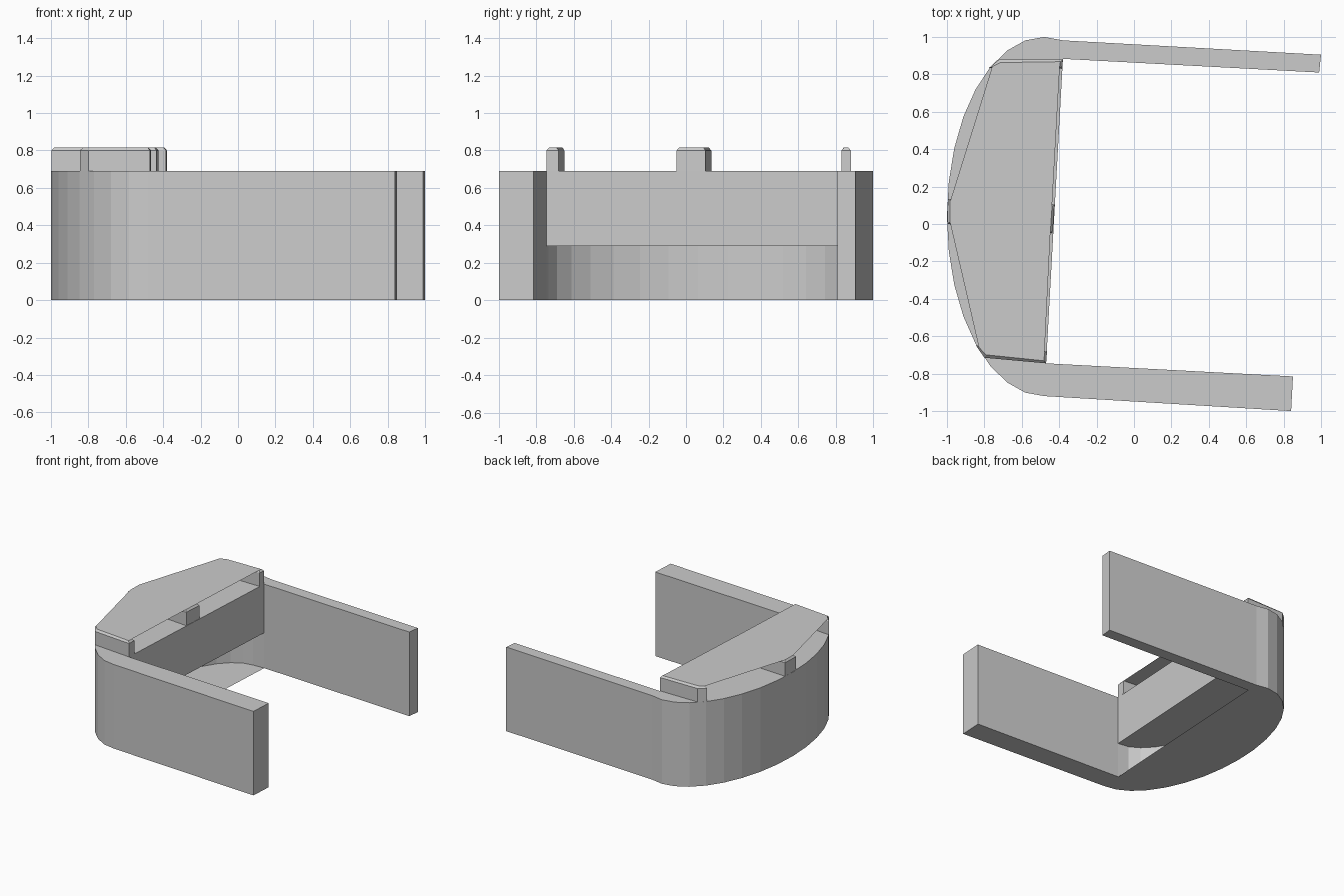
import bpy, bmesh
from math import sin, cos, atan2, pi

if "Cube" in bpy.data.objects:
    bpy.data.objects.remove(bpy.data.objects["Cube"])

H, SHELF = 0.69, 0.29       # body height, ceiling of the undercut
PLATE_Z = 0.815


def finish(bm, name, fix_normals):
    if fix_normals:
        bmesh.ops.recalc_face_normals(bm, faces=bm.faces)
    me = bpy.data.meshes.new(name)
    bm.to_mesh(me)
    bm.free()
    ob = bpy.data.objects.new(name, me)
    bpy.context.collection.objects.link(ob)
    return ob


def arc(cx, cy, rx, ry, first, last):
    """Half-ellipse bulging to -x, running from +y to -y in 16 steps."""
    return [(cx - rx * sin(i * pi / 16), cy + ry * cos(i * pi / 16))
            for i in range(first, last + 1)]


def ring(bm, pts, z):
    return [bm.verts.new((x, y, z)) for x, y in pts]


def strip(bm, a, b):
    """Quads between two equal rows of vertices."""
    for i in range(len(a) - 1):
        bm.faces.new((a[i], a[i + 1], b[i + 1], b[i]))


# Curved body with two arms; corners of the inner wall are the last two points
corner_back, corner_front = (-0.38, 0.883), (-0.47, -0.745)
outline = ([(1.0, 0.905)] + arc(-0.48, 0.04, 0.52, 0.96, -1, 16)
           + [(0.84, -1.0), (0.85, -0.815), corner_front, corner_back, (0.99, 0.81)])
bm = bmesh.new()
low, top = ring(bm, outline, 0), ring(bm, outline, H)
bm.faces.new(low[::-1])
bm.faces.new(top)
n = len(outline)
front, back = n - 3, n - 2
strip(bm, low[:front + 1], top[:front + 1])
strip(bm, low[back:] + low[:1], top[back:] + top[:1])

# Inner wall above the undercut
mid = ring(bm, [corner_front, corner_back], SHELF)
bm.faces.new((mid[0], mid[1], top[back], top[front]))

# Undercut cavity: curved wall and ceiling, floor is the body's bottom face
cavity = arc(-0.48, 0.065, 0.42, 0.815, 0, 15)
c_low, c_high = ring(bm, cavity, 0), ring(bm, cavity, SHELF)
strip(bm, [low[back]] + c_low + [low[front]], [mid[1]] + c_high + [mid[0]])
bm.faces.new([mid[1]] + c_high + [mid[0]])
finish(bm, "body", True)

# Three bevelled ribs carrying a thin top plate
ribs = [
    [(-0.80, -0.715), (-0.47, -0.745), (-0.465, -0.68), (-0.845, -0.65)],
    [(-0.998, 0.0), (-0.435, -0.05), (-0.425, 0.105), (-0.995, 0.135)],
    [(-0.775, 0.835), (-0.385, 0.83), (-0.38, 0.88), (-0.72, 0.88)],
]
bm = bmesh.new()
plate = []
for pts in ribs:
    a, b = ring(bm, pts, H), ring(bm, pts, 0.80)
    strip(bm, a + a[:1], b + b[:1])
    cap = bm.faces.new(b)
    cap.normal_update()
    bmesh.ops.inset_region(bm, faces=[cap], thickness=0.018, depth=PLATE_Z - 0.80)
    plate += list(cap.verts)
    bmesh.ops.delete(bm, geom=[cap], context='FACES_ONLY')
for v in plate:
    v.co.z = PLATE_Z
plate.sort(key=lambda v: atan2(v.co.y - 0.07, v.co.x + 0.66))
bm.faces.new(plate)
finish(bm, "top_plate_on_ribs", True)
